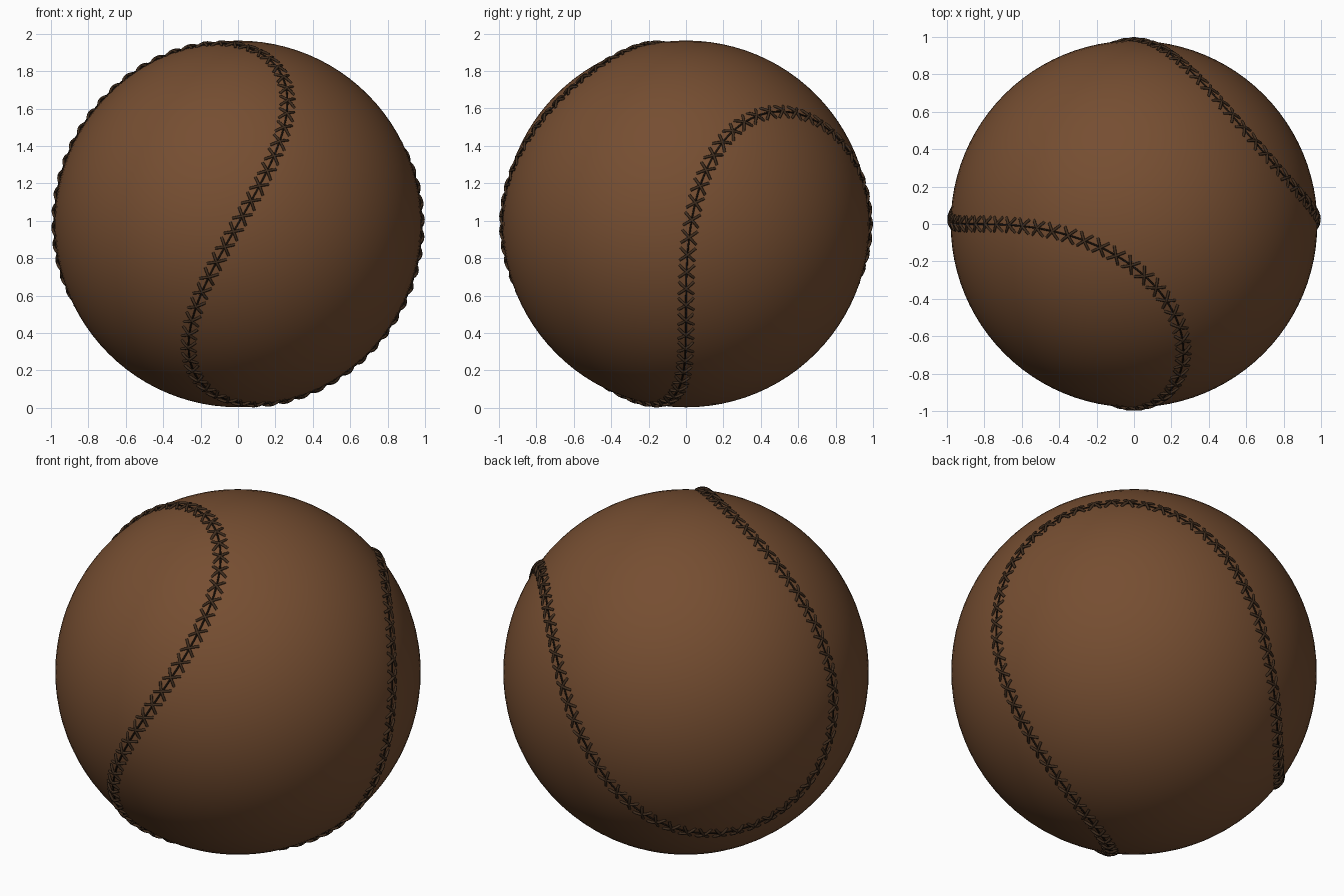
import bpy, math
from mathutils import Vector

if "Cube" in bpy.data.objects:
    bpy.data.objects.remove(bpy.data.objects["Cube"])

R = 0.98
CENTRE = Vector((0, 0, 0.983))
TILT = math.radians(30)
U = Vector((math.sin(TILT), 0, math.cos(TILT)))      # main seam axis
V = Vector((-math.cos(TILT), 0, math.sin(TILT)))
A = Vector((0, -1, 0))


def material(name, colour):
    m = bpy.data.materials.new(name)
    m.diffuse_color = (*colour, 1)
    m.use_nodes = True
    m.node_tree.nodes["Principled BSDF"].inputs["Base Color"].default_value = m.diffuse_color
    return m


leather = material("brown leather", (0.18, 0.076, 0.031))
thread = material("dark brown thread", (0.05, 0.026, 0.013))
groove = material("seam black", (0.012, 0.007, 0.004))


def seam_dir(t):
    a = 0.75 * math.cos(t) + 0.25 * math.cos(3 * t)
    b = 0.75 * math.sin(t) - 0.25 * math.sin(3 * t)
    u = math.sqrt(0.75) * math.sin(2 * t)
    return (A * a + V * b + U * u).normalized()


def tubes(name, paths, radius, mat, cyclic=False, sides=2):
    cu = bpy.data.curves.new(name + "_path", 'CURVE')
    cu.dimensions = '3D'
    cu.bevel_depth = radius
    cu.bevel_resolution = sides
    cu.use_fill_caps = True
    for pts in paths:
        s = cu.splines.new('POLY')
        s.points.add(len(pts) - 1)
        for p, co in zip(s.points, pts):
            p.co = (*co, 1)
        s.use_cyclic_u = cyclic
    tmp = bpy.data.objects.new(name + "_path", cu)
    bpy.context.collection.objects.link(tmp)
    bpy.context.view_layer.update()
    dg = bpy.context.evaluated_depsgraph_get()
    me = bpy.data.meshes.new_from_object(tmp.evaluated_get(dg))
    bpy.data.objects.remove(tmp)
    me.name = name
    me.materials.clear()
    me.materials.append(mat)
    for p in me.polygons:
        p.use_smooth = True
        p.material_index = 0
    ob = bpy.data.objects.new(name, me)
    bpy.context.collection.objects.link(ob)
    return ob


# Ball
bpy.ops.mesh.primitive_uv_sphere_add(segments=96, ring_count=48, radius=R, location=CENTRE)
ball = bpy.context.object
ball.name = "ball"
ball.data.materials.append(leather)
bpy.ops.object.shade_smooth()

# Seam line around the ball
N = 1200
dirs = [seam_dir(2 * math.pi * i / N) for i in range(N)]
tubes("seam", [[CENTRE + d * (R + 0.001) for d in dirs[::3]]], 0.005, groove, True, 1)

# Evenly spaced crossed stitches, arched over the seam
lengths = [0.0]
for i in range(N):
    lengths.append(lengths[-1] + (dirs[(i + 1) % N] - dirs[i]).length * R)
count = round(lengths[-1] / 0.093)
strands = []
j = 0
for k in range(count):
    target = (k + 0.5) * lengths[-1] / count
    while lengths[j + 1] < target:
        j += 1
    f = (target - lengths[j]) / (lengths[j + 1] - lengths[j])
    t = 2 * math.pi * (j + f) / N
    d = seam_dir(t)
    along = (seam_dir(t + 0.002) - seam_dir(t - 0.002)).normalized()
    across = d.cross(along)
    for side in (-1, 1):
        path = []
        for i in range(7):
            s = i / 3 - 1
            q = (d * R + across * 0.04 * s + along * 0.034 * s * side).normalized()
            path.append(CENTRE + q * (R - 0.002 + 0.014 * (1 - s * s)))
        strands.append(path)
tubes("stitches", strands, 0.0075, thread)
